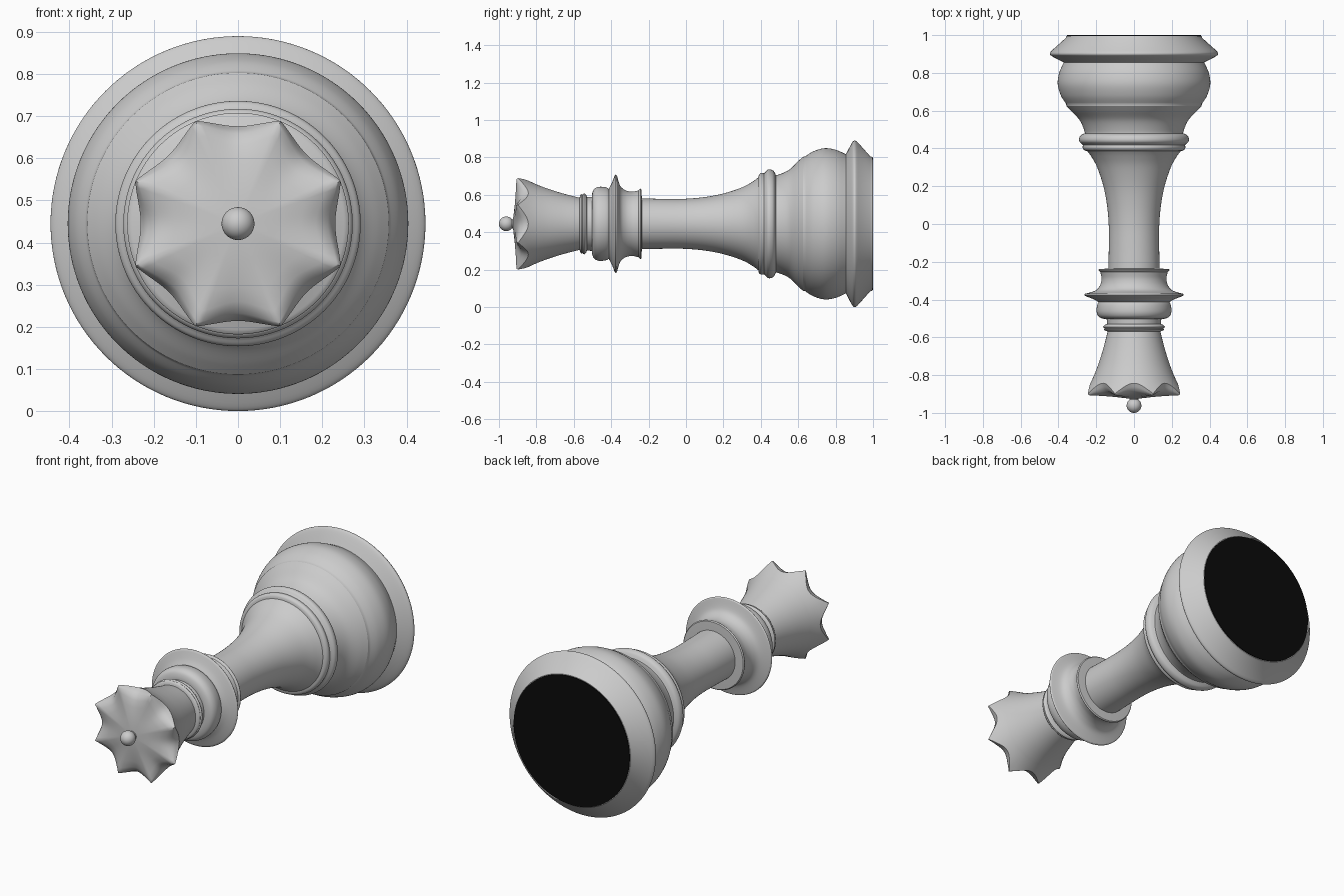
import bpy, bmesh, math

if "Cube" in bpy.data.objects:
    bpy.data.objects.remove(bpy.data.objects["Cube"])

ZC = 0.445      # height of the lying axis
SEG = 128


def material(name, v):
    m = bpy.data.materials.new(name)
    m.diffuse_color = (v, v, v, 1)
    m.use_nodes = True
    m.node_tree.nodes["Principled BSDF"].inputs["Base Color"].default_value = m.diffuse_color
    return m


grey = material("light grey", 0.6)
black = material("black felt", 0.003)


def spline(pts, n=6):
    """Smooth curve through (y, r) points."""
    if len(pts) == 2:
        return list(pts)
    out = []
    p = [pts[0]] + list(pts) + [pts[-1]]
    for i in range(1, len(p) - 2):
        for k in range(n):
            t = k / n
            out.append(tuple(
                0.5 * (2 * p[i][c] + (p[i + 1][c] - p[i - 1][c]) * t
                       + (2 * p[i - 1][c] - 5 * p[i][c] + 4 * p[i + 1][c] - p[i + 2][c]) * t * t
                       + (3 * p[i][c] - p[i - 1][c] - 3 * p[i + 1][c] + p[i + 2][c]) * t ** 3)
                for c in (0, 1)))
    out.append(pts[-1])
    return out


def loft(name, rings, mat, angle=32):
    """Closed solid around the y axis; each ring is a function angle -> (y, r)."""
    bm = bmesh.new()
    loops = []
    for ring in rings:
        loop = []
        for s in range(SEG):
            a = 2 * math.pi * s / SEG
            y, r = ring(a)
            loop.append(bm.verts.new((r * math.sin(a), y, ZC + r * math.cos(a))))
        loops.append(loop)
    for p, q in zip(loops, loops[1:]):
        for s in range(SEG):
            t = (s + 1) % SEG
            bm.faces.new((p[s], p[t], q[t], q[s]))
    bm.faces.new(loops[0])
    bm.faces.new(loops[-1])
    bmesh.ops.recalc_face_normals(bm, faces=bm.faces)
    me = bpy.data.meshes.new(name)
    bm.to_mesh(me)
    bm.free()
    ob = bpy.data.objects.new(name, me)
    bpy.context.collection.objects.link(ob)
    me.materials.append(mat)
    finish(ob, angle)


def finish(ob, angle):
    bpy.ops.object.select_all(action='DESELECT')
    ob.select_set(True)
    bpy.context.view_layer.objects.active = ob
    bpy.ops.object.shade_smooth_by_angle(angle=math.radians(angle))


def lathe(name, spans, mat=grey):
    prof = []
    for sp in spans:
        for pt in spline(sp):
            if not prof or math.dist(pt, prof[-1]) > 1e-5:
                prof.append(pt)
    loft(name, [lambda a, p=p: p for p in prof], mat)


# Base: foot rim, bulge and flared shoulder
lathe("base", [
    [(0.46, 0.262), (0.49, 0.262), (0.55, 0.288), (0.60, 0.335), (0.625, 0.358)],
    [(0.625, 0.358), (0.637, 0.36)],
    [(0.637, 0.36), (0.68, 0.387), (0.74, 0.404), (0.80, 0.396), (0.855, 0.372)],
    [(0.855, 0.372), (0.888, 0.434), (0.903, 0.445), (0.918, 0.436)],
    [(0.918, 0.436), (0.985, 0.361)],
    [(0.985, 0.361), (0.996, 0.357)],
])
lathe("felt_pad", [[(0.98, 0.354), (1.0, 0.354)]], black)

# Rings at the foot of the stem
lathe("stem_foot_rings", [
    [(0.385, 0.24), (0.39, 0.262), (0.403, 0.272), (0.418, 0.27)],
    [(0.418, 0.27), (0.424, 0.276)],
    [(0.424, 0.276), (0.435, 0.288), (0.45, 0.291), (0.468, 0.283), (0.48, 0.262)],
])

# Slender stem
lathe("stem", [[(-0.26, 0.136), (-0.1, 0.133), (0.0, 0.134), (0.1, 0.143), (0.2, 0.162),
                (0.3, 0.195), (0.36, 0.228), (0.40, 0.26)]])

# Collar with sharp disc
lathe("collar", [
    [(-0.236, 0.135), (-0.238, 0.183)],
    [(-0.238, 0.183), (-0.245, 0.188), (-0.255, 0.178)],
    [(-0.255, 0.178), (-0.29, 0.172), (-0.325, 0.18), (-0.352, 0.204), (-0.369, 0.258)],
    [(-0.369, 0.258), (-0.376, 0.263), (-0.382, 0.256)],
    [(-0.382, 0.256), (-0.398, 0.215), (-0.412, 0.19)],
])
lathe("collar_bulge", [[(-0.405, 0.17), (-0.415, 0.189), (-0.44, 0.197), (-0.47, 0.197),
                        (-0.492, 0.185), (-0.502, 0.16), (-0.503, 0.13)]])

# Neck with thin rings
lathe("neck", [
    [(-0.495, 0.145), (-0.53, 0.143)],
    [(-0.53, 0.143), (-0.535, 0.156), (-0.545, 0.163), (-0.553, 0.156)],
    [(-0.553, 0.156), (-0.558, 0.159), (-0.565, 0.152), (-0.57, 0.136)],
])

# Crown with eight points
def point_ring(y_tip, r_tip, y_val, r_val):
    def ring(a):
        v = abs(math.cos(4 * a))          # 0 at the points, 1 in the notches
        return y_tip + (y_val - y_tip) * v, r_tip + (r_val - r_tip) * v
    return ring


wall = spline([(-0.55, 0.135), (-0.65, 0.160), (-0.74, 0.188), (-0.80, 0.211)], 4)
rings = [lambda a, p=p: p for p in wall]
rings += [
    point_ring(-0.855, 0.238, -0.822, 0.221),
    point_ring(-0.898, 0.264, -0.843, 0.231),      # outer edge of the notches
    point_ring(-0.906, 0.260, -0.862, 0.224),
    point_ring(-0.907, 0.254, -0.883, 0.213),      # inner edge of the notches
    point_ring(-0.908, 0.225, -0.898, 0.185),
    point_ring(-0.911, 0.170, -0.908, 0.150),
    lambda a: (-0.917, 0.09),
    lambda a: (-0.924, 0.03),
]
loft("crown", rings, grey, 40)

# Finial ball
lathe("finial_stalk", [[(-0.915, 0.026), (-0.945, 0.022)]])
bpy.ops.mesh.primitive_uv_sphere_add(segments=40, ring_count=24, radius=0.039,
                                     location=(0, -0.961, ZC), rotation=(math.pi / 2, 0, 0))
ball = bpy.context.object
ball.name = "finial_ball"
ball.data.materials.append(grey)
finish(ball, 40)
